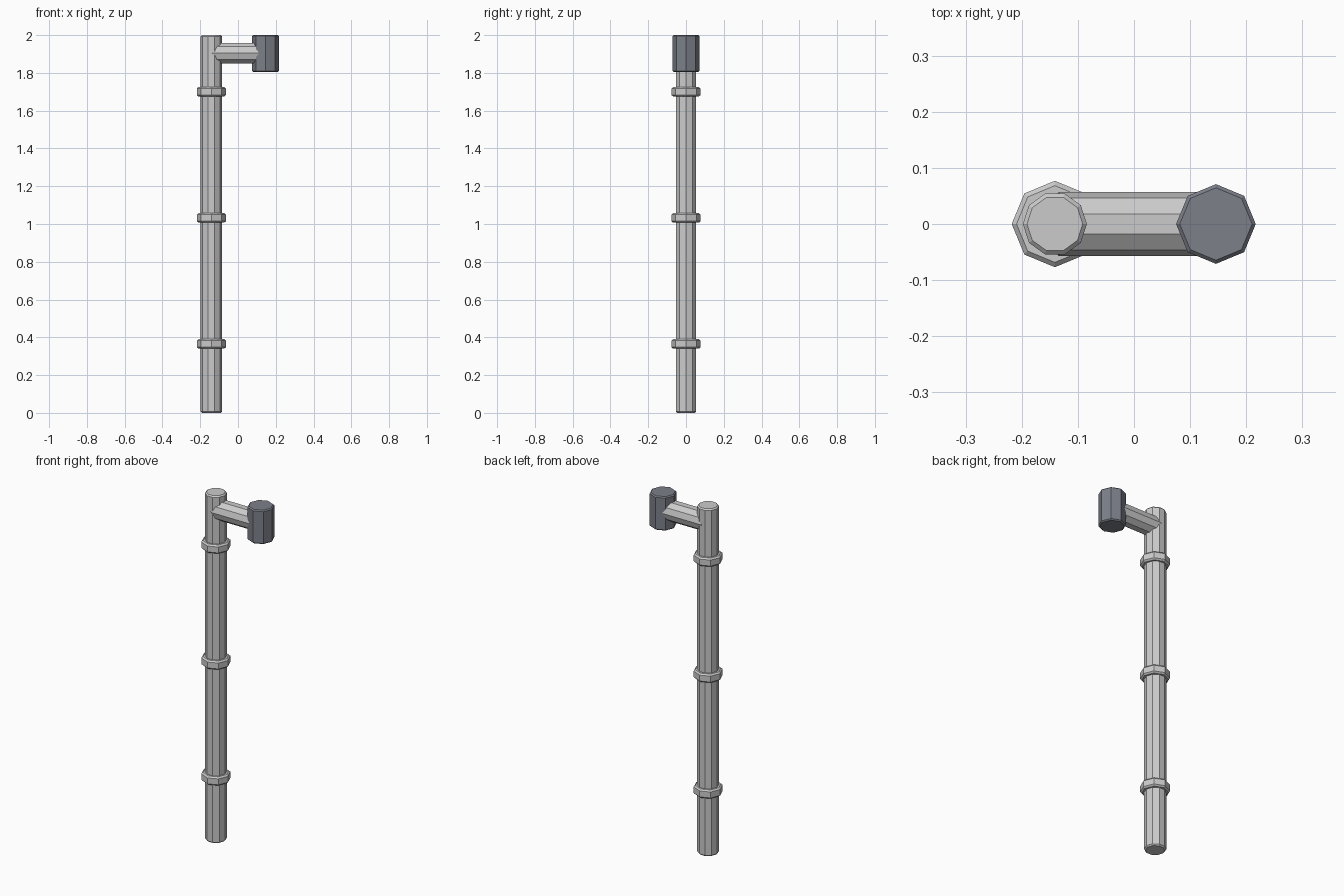
import bpy, math

if "Cube" in bpy.data.objects:
    bpy.data.objects.remove(bpy.data.objects["Cube"])

PX, HX = -0.141, 0.146   # pole and head axes


def tube(name, sides, radius, length, loc, bevel=0.007, rot=(0, 0, 0), color=None):
    """Flat-sided cylinder with small chamfers on the end rims only."""
    bpy.ops.mesh.primitive_cylinder_add(vertices=sides, radius=radius, depth=length,
                                        location=loc, rotation=rot)
    ob = bpy.context.object
    ob.name = name
    # turn so that a corner lies on the local x axis
    turn = math.radians(90) if sides % 4 else 0
    for v in ob.data.vertices:
        x, y = v.co.x, v.co.y
        v.co.x = x * math.cos(turn) - y * math.sin(turn)
        v.co.y = x * math.sin(turn) + y * math.cos(turn)
    mod = ob.modifiers.new("rim_chamfer", 'BEVEL')
    mod.width = bevel
    mod.segments = 1
    mod.limit_method = 'ANGLE'
    mod.angle_limit = math.radians(60)
    if color:
        mat = bpy.data.materials.new(name + "_paint")
        mat.diffuse_color = color
        mat.use_nodes = True
        mat.node_tree.nodes["Principled BSDF"].inputs["Base Color"].default_value = mat.diffuse_color
        ob.data.materials.append(mat)
    return ob


# upright pole
tube("pole", 10, 0.057, 2.0, (PX, 0, 1.0))

# collars around the pole
for i, z in enumerate((0.365, 1.032, 1.70)):
    tube(f"collar_{i + 1}", 8, 0.077, 0.05, (PX, 0, z), bevel=0.008)

# side arm, corners pointing to front and back
arm = tube("arm", 10, 0.057, HX - PX, ((PX + HX) / 2, 0, 1.905),
           rot=(0, math.radians(90), 0))
for v in arm.data.vertices:
    v.co.x, v.co.y = v.co.y, v.co.x

# dark drum at the end of the arm
tube("head", 8, 0.071, 0.195, (HX, 0, 1.9025), bevel=0.006,
     color=(0.2, 0.215, 0.25, 1))
